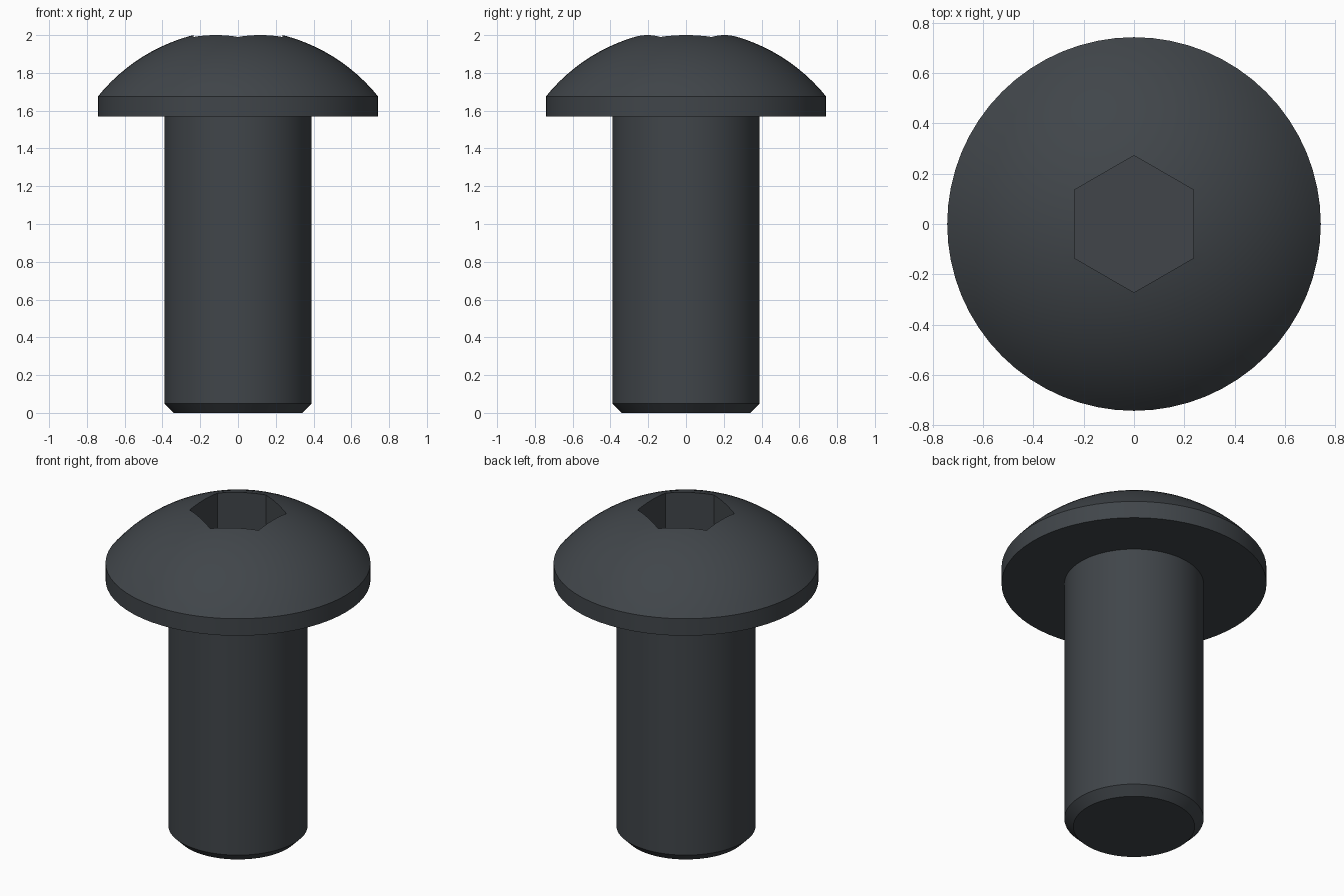
import bpy, bmesh, math
from mathutils import Matrix

if "Cube" in bpy.data.objects:
    bpy.data.objects.remove(bpy.data.objects["Cube"], do_unlink=True)

SIDES = 64
HEAD_R, RIM_Z, HEAD_Z = 0.742, 1.675, 1.57
SHANK_R, CHAMFER = 0.39, 0.05
DOME_C, DOME_R = 1.077, 0.953      # dome sphere centre height and radius
SOCKET_R, SOCKET_FLOOR = 0.272, 1.74

# Dark steel
steel = bpy.data.materials.new("dark steel")
steel.use_nodes = True
colour = (0.052, 0.060, 0.068, 1)
steel.diffuse_color = colour
steel.node_tree.nodes["Principled BSDF"].inputs["Base Color"].default_value = colour


def make_object(name, bm):
    bmesh.ops.recalc_face_normals(bm, faces=bm.faces)
    mesh = bpy.data.meshes.new(name)
    bm.to_mesh(mesh)
    bm.free()
    mesh.materials.append(steel)
    obj = bpy.data.objects.new(name, mesh)
    bpy.context.collection.objects.link(obj)
    return obj


# Screw body: chamfered shank, flat head underside, short rim, domed top
profile = [(0, 0), (SHANK_R - CHAMFER, 0), (SHANK_R, CHAMFER),
           (SHANK_R, HEAD_Z), (HEAD_R, HEAD_Z)]
rim_angle = math.atan2(HEAD_R, RIM_Z - DOME_C)
steps = 16
for i in range(steps + 1):
    a = rim_angle * (1 - i / steps)
    profile.append((DOME_R * math.sin(a), DOME_C + DOME_R * math.cos(a)))

bm = bmesh.new()
verts = [bm.verts.new((r, 0, z)) for r, z in profile]
edges = [bm.edges.new(pair) for pair in zip(verts, verts[1:])]
bmesh.ops.spin(bm, geom=verts + edges, cent=(0, 0, 0), axis=(0, 0, 1),
               angle=math.tau, steps=SIDES, use_duplicate=False)
bmesh.ops.remove_doubles(bm, verts=bm.verts, dist=0.0001)
screw = make_object("button_head_screw", bm)

# Hexagonal socket cutter, corners on the y axis
bm = bmesh.new()
depth = 0.6
bmesh.ops.create_cone(bm, cap_ends=True, segments=6, radius1=SOCKET_R,
                      radius2=SOCKET_R, depth=depth,
                      matrix=Matrix.Translation((0, 0, SOCKET_FLOOR + depth / 2)))
if max(v.co.y for v in bm.verts) < SOCKET_R - 0.001:
    bmesh.ops.rotate(bm, verts=bm.verts, cent=(0, 0, 0),
                     matrix=Matrix.Rotation(math.radians(30), 3, 'Z'))
cutter = make_object("socket_cutter", bm)
cutter.hide_render = True

# Cut the socket, then smooth the round surfaces
cut = screw.modifiers.new("socket", 'BOOLEAN')
cut.operation = 'DIFFERENCE'
cut.solver = 'EXACT'
cut.object = cutter
bpy.ops.object.select_all(action='DESELECT')
screw.select_set(True)
bpy.context.view_layer.objects.active = screw
bpy.ops.object.modifier_apply(modifier=cut.name)
bpy.data.objects.remove(cutter, do_unlink=True)
bpy.ops.object.shade_smooth_by_angle(angle=math.radians(25))
